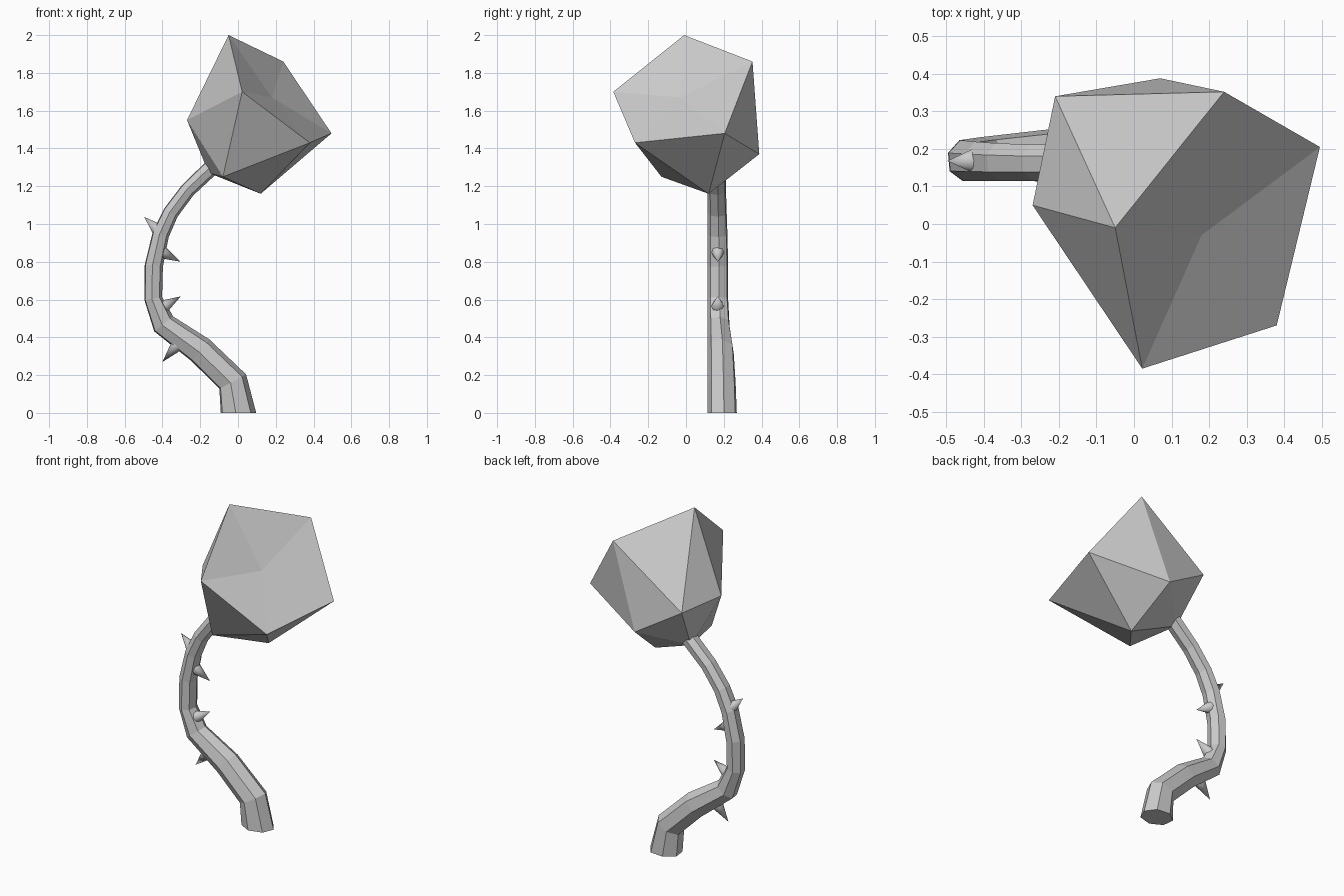
import bpy, math
from mathutils import Vector

if "Cube" in bpy.data.objects:
    bpy.data.objects.remove(bpy.data.objects["Cube"])


def make_object(name, verts, faces):
    mesh = bpy.data.meshes.new(name)
    mesh.from_pydata(verts, [], faces)
    obj = bpy.data.objects.new(name, mesh)
    bpy.context.collection.objects.link(obj)
    return obj


# Bulb: skewed icosahedron with a slightly sunken mouth (two caps, two rings of five)
mouth = (0.18, -0.03, 1.67)
upper = [(-0.05, -0.01, 2.0), (0.24, 0.352, 1.86), (0.495, 0.205, 1.48),
         (0.38, -0.27, 1.43), (0.022, -0.385, 1.70)]
lower = [(-0.21, 0.34, 1.54), (0.07, 0.388, 1.37), (0.12, 0.12, 1.16),
         (-0.08, -0.13, 1.25), (-0.27, 0.05, 1.55)]
heel = (-0.155, 0.175, 1.27)
faces = []
for i in range(5):
    j = (i + 1) % 5
    u0, u1, l0, l1 = 1 + i, 1 + j, 6 + i, 6 + j
    faces += [(0, u1, u0), (u0, u1, l0), (u1, l1, l0), (11, l0, l1)]
make_object("bulb", [mouth] + upper + lower + [heel], faces)

# Stem: low-sided tapered tube bending in the xz plane: x, y, z, in-plane radius, y radius
path = [(0.0, 0.193, 0.0, 0.097, 0.08),
        (-0.03, 0.19, 0.165, 0.083, 0.077),
        (-0.20, 0.185, 0.33, 0.077, 0.072),
        (-0.395, 0.174, 0.47, 0.066, 0.06),
        (-0.45, 0.17, 0.605, 0.049, 0.056),
        (-0.447, 0.17, 0.78, 0.05, 0.056),
        (-0.41, 0.168, 0.945, 0.046, 0.054),
        (-0.357, 0.166, 1.06, 0.043, 0.052),
        (-0.267, 0.164, 1.18, 0.042, 0.05),
        (-0.13, 0.164, 1.31, 0.044, 0.05)]
SIDES = 7
points = [Vector(p[:3]) for p in path]
verts, faces = [], []
for k, (x, y, z, ra, rb) in enumerate(path):
    before = (points[k] - points[k - 1]).normalized() if k else Vector((0, 0, 1))
    after = (points[k + 1] - points[k]).normalized() if 0 < k < len(path) - 1 else before
    t = before + after
    across = Vector((t.z, 0, -t.x)).normalized()
    for s in range(SIDES):
        a = 2 * math.pi * s / SIDES + 0.1
        verts.append(points[k] + across * ra * math.cos(a) + Vector((0, rb * math.sin(a), 0)))
for k in range(len(path) - 1):
    for s in range(SIDES):
        a, b = k * SIDES + s, k * SIDES + (s + 1) % SIDES
        faces.append((a, b, b + SIDES, a + SIDES))
faces.append(tuple(reversed(range(SIDES))))
faces.append(tuple(range((len(path) - 1) * SIDES, len(path) * SIDES)))
make_object("stem", verts, faces)


# Thorns: small cones from stem surface to tip
def thorn(name, base, tip, radius=0.034):
    base, tip = Vector(base), Vector(tip)
    d = tip - base
    bpy.ops.mesh.primitive_cone_add(vertices=8, radius1=radius, radius2=0,
                                    depth=d.length, location=(base + tip) / 2,
                                    rotation=d.to_track_quat('Z', 'Y').to_euler())
    obj = bpy.context.object
    obj.name = name
    bpy.ops.object.shade_smooth_by_angle(angle=math.radians(60))


Y = 0.168
for n, (bx, bz, tx, tz) in enumerate([(-0.425, 0.97, -0.497, 1.038),
                                      (-0.40, 0.85, -0.303, 0.80),
                                      (-0.39, 0.565, -0.303, 0.617),
                                      (-0.325, 0.355, -0.40, 0.27)]):
    thorn(f"thorn_{n + 1}", (bx, Y, bz), (tx, Y, tz))
